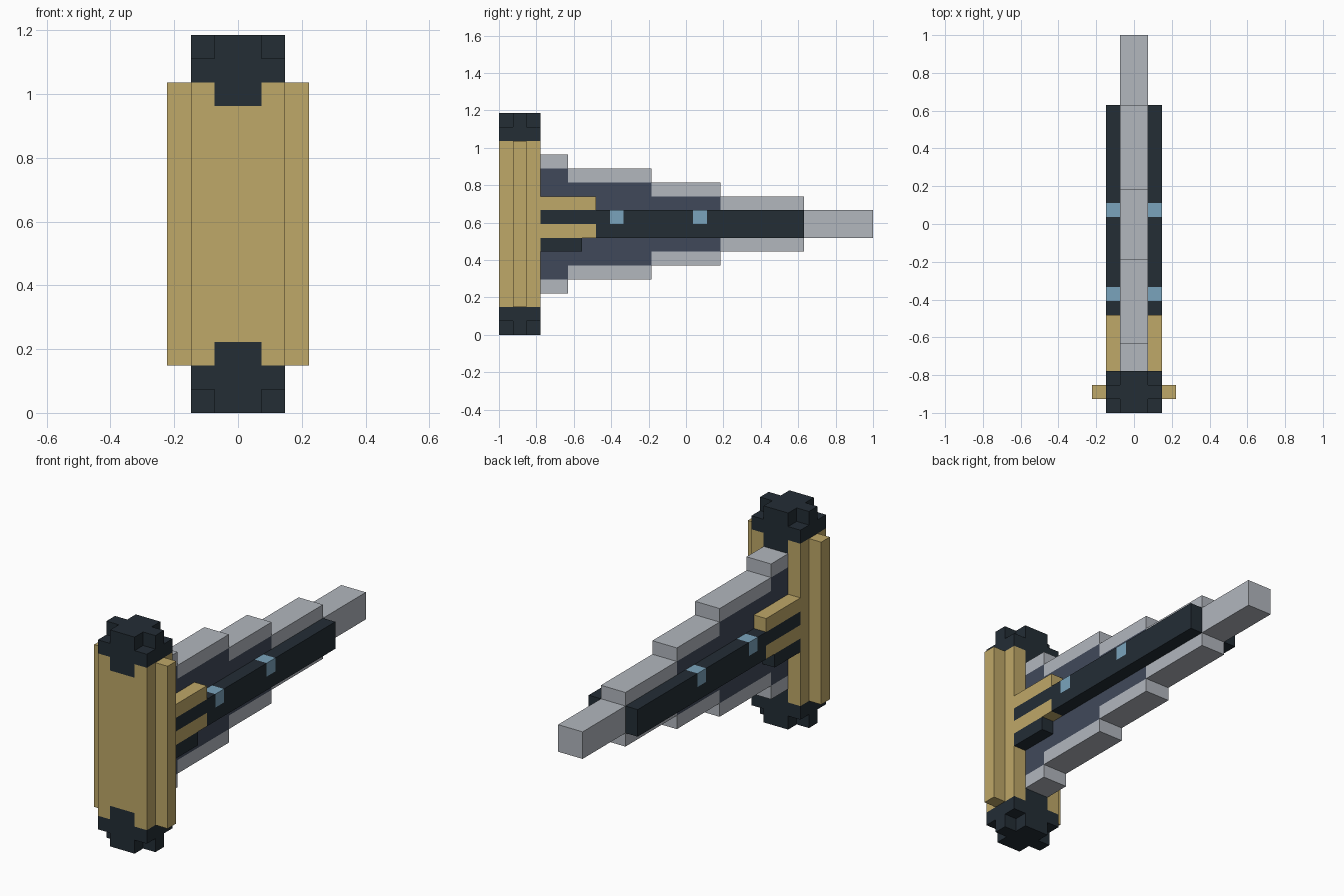
import bpy
import bmesh
from mathutils import Matrix, Vector

cube = bpy.data.objects.get("Cube")
if cube:
    bpy.data.objects.remove(cube, do_unlink=True)

U = 2 / 27            # one grid block; the model is 27 blocks long
MID = 8               # height of the central axis, in blocks


def material(name, rgb):
    """Flat material from display colour values."""
    linear = [((c / 255 + 0.055) / 1.055) ** 2.4 for c in rgb]
    mat = bpy.data.materials.new(name)
    mat.use_nodes = True
    mat.diffuse_color = (*linear, 1)
    bsdf = mat.node_tree.nodes["Principled BSDF"]
    bsdf.inputs["Base Color"].default_value = (*linear, 1)
    bsdf.inputs["Roughness"].default_value = 0.8
    return mat


gold = material("gold", (191, 168, 104))
dark = material("dark_navy", (35, 45, 53))
grey = material("light_grey", (178, 183, 190))
slate = material("slate", (64, 73, 90))
blue = material("pale_blue", (122, 164, 188))


def blocks(name, mat, boxes, mirror=False):
    """One object from boxes given as (x range, y range, z range) in blocks."""
    bm = bmesh.new()
    for box in boxes:
        centre = Vector([(a + b) / 2 for a, b in box])
        size = Vector([b - a for a, b in box])
        bmesh.ops.create_cube(bm, size=1, matrix=Matrix.Translation(centre) @ Matrix.Diagonal((*size, 1)))
    bmesh.ops.transform(bm, matrix=Matrix.Scale(U, 4) @ Matrix.Translation((0, -13.5, 0)), verts=bm.verts)
    mesh = bpy.data.meshes.new(name)
    bm.to_mesh(mesh)
    bm.free()
    mesh.materials.append(mat)
    obj = bpy.data.objects.new(name, mesh)
    bpy.context.collection.objects.link(obj)
    if mirror:
        mod = obj.modifiers.new("Mirror", "MIRROR")
        mod.use_mirror_merge = False
    return obj


def flip(span, top):
    """Reflect a height range about the central axis for the top end."""
    return (2 * MID - span[1], 2 * MID - span[0]) if top else span


# Upright grip: gold body with a fin on each side
depth = (0, 3)
blocks("grip_body", gold, [((-2, 2), depth, (3, 13))])
blocks("grip_side_fin", gold, [((2, 3), (1, 2), (2, 14))], mirror=True)

# End caps: notched collar, full slab and a plus-shaped end
for label, top in (("bottom", False), ("top", True)):
    collar, slab, tip = (flip(s, top) for s in ((2, 3), (1, 2), (0, 1)))
    blocks(label + "_collar_corners", gold, [((1, 2), depth, collar)], mirror=True)
    blocks(label + "_cap", dark, [
        ((-1, 1), depth, collar),
        ((-2, 2), depth, slab),
        ((-1, 1), depth, tip),
        ((-2, -1), (1, 2), tip),
        ((1, 2), (1, 2), tip),
    ])

# Stepped blade: slate core with light rims, narrowing toward the tip
steps = [3, 5, 11, 16, 22]
core, rims = [], []
for i, span in enumerate(zip(steps, steps[1:])):
    half = 4 - i
    core.append(((-1, 1), span, (MID - half, MID + half)))
    for top in (False, True):
        rims.append(((-1, 1), span, flip((MID - half - 1, MID - half), top)))
blocks("blade_core", slate, core)
blocks("blade_rim", grey, rims)
blocks("blade_tip", grey, [((-1, 1), (22, 27), (7, 9))])

# Side rails, with gaps left for the lights
side = (1, 2)
lights = [(8, 9), (14, 15)]
blocks("side_rail", dark, [
    (side, (7, 22), (7, 8)),
    (side, (3, 8), (8, 9)),
    (side, (9, 14), (8, 9)),
    (side, (15, 22), (8, 9)),
], mirror=True)
blocks("rail_light", blue, [(side, span, (8, 9)) for span in lights], mirror=True)

# Brackets joining the rails to the grip
blocks("gold_bracket", gold, [(side, (3, 7), z) for z in ((7, 8), (9, 10))], mirror=True)
blocks("lower_bracket", dark, [(side, (3, 6), (6, 7))], mirror=True)
